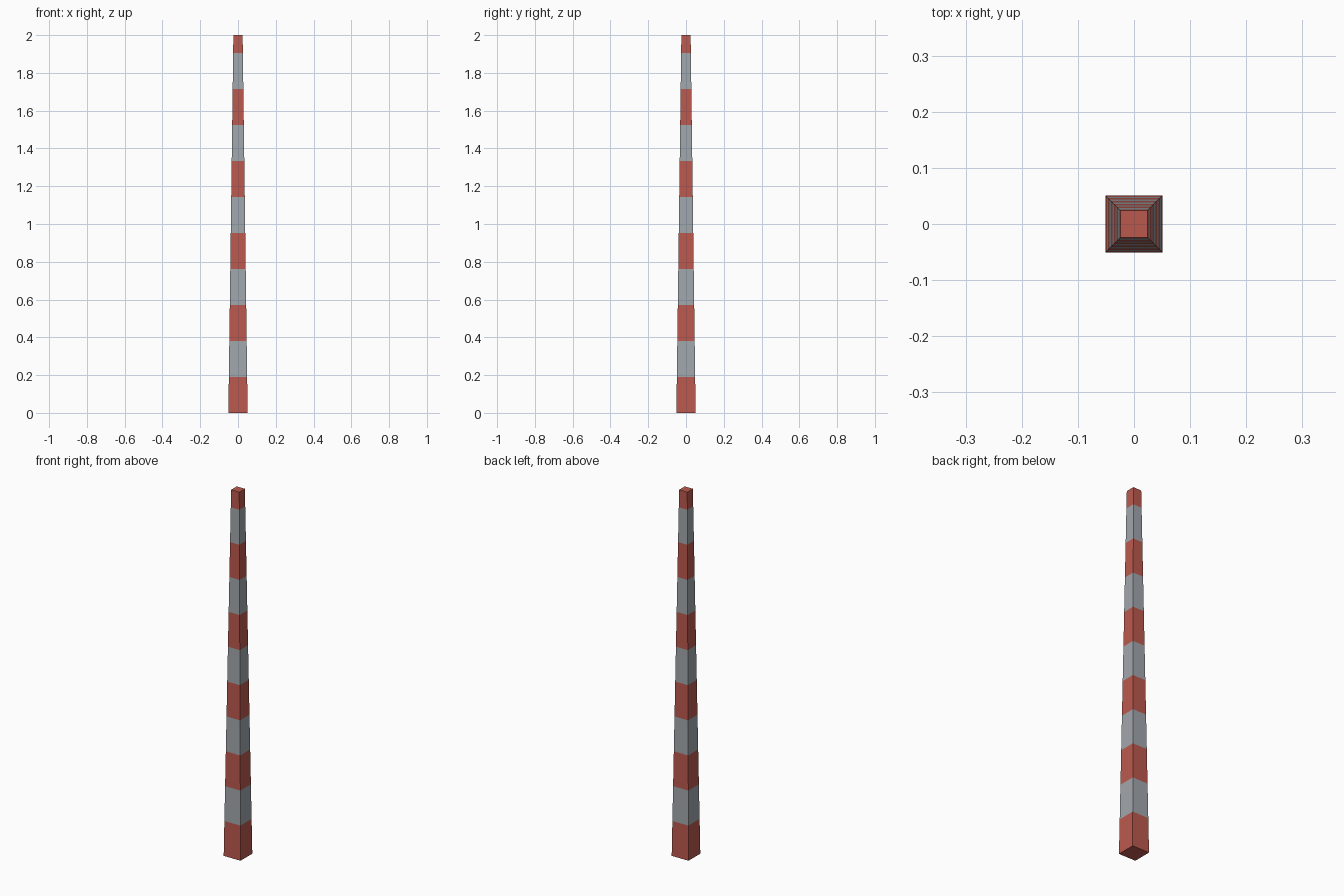
import bpy, bmesh

if "Cube" in bpy.data.objects:
    bpy.data.objects.remove(bpy.data.objects["Cube"])

HEIGHT = 2.0
BAND = HEIGHT / 10.5          # ten full bands and a half band at the top
BASE, TIP = 0.051, 0.0245     # half widths


def material(name, color):
    mat = bpy.data.materials.new(name)
    mat.diffuse_color = color
    mat.use_nodes = True
    mat.node_tree.nodes["Principled BSDF"].inputs["Base Color"].default_value = mat.diffuse_color
    return mat


# Tapered square pole: one ring of four corners at every band edge
bm = bmesh.new()
levels = [i * BAND for i in range(11)] + [HEIGHT]
rings = []
for z in levels:
    r = BASE + (TIP - BASE) * z / HEIGHT
    rings.append([bm.verts.new((sx * r, sy * r, z))
                  for sx, sy in ((-1, -1), (1, -1), (1, 1), (-1, 1))])

# Sides, alternating red and grey
for band, (low, high) in enumerate(zip(rings, rings[1:])):
    for k in range(4):
        n = (k + 1) % 4
        face = bm.faces.new((low[k], low[n], high[n], high[k]))
        face.material_index = band % 2

# Red end caps
bm.faces.new(rings[0][::-1])
bm.faces.new(rings[-1])

mesh = bpy.data.meshes.new("striped_pole")
bm.to_mesh(mesh)
bm.free()
mesh.materials.append(material("red_paint", (0.5, 0.1, 0.075, 1)))
mesh.materials.append(material("grey_paint", (0.36, 0.39, 0.42, 1)))
pole = bpy.data.objects.new("striped_pole", mesh)
bpy.context.collection.objects.link(pole)
